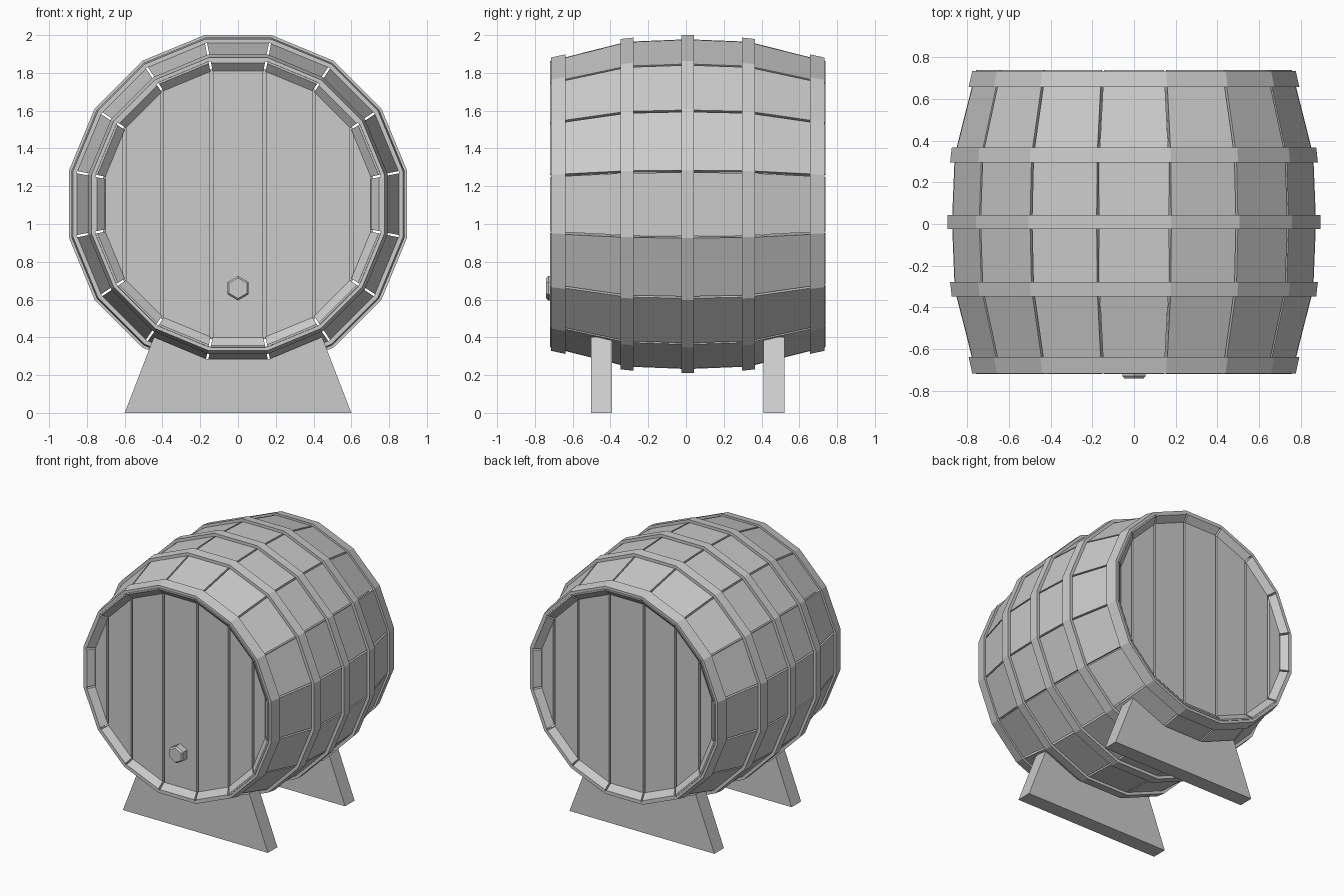
import bpy, bmesh
from math import pi, sin, cos, tan
from mathutils import Matrix, Vector

if "Cube" in bpy.data.objects:
    bpy.data.objects.remove(bpy.data.objects["Cube"])

N = 16                 # sides of the barrel
HALF = pi / N
CY, CZ = 0.009, 1.105  # barrel centre


def finish(name, bm, loc=(0, 0, 0)):
    bmesh.ops.recalc_face_normals(bm, faces=bm.faces)
    me = bpy.data.meshes.new(name)
    bm.to_mesh(me)
    bm.free()
    ob = bpy.data.objects.new(name, me)
    ob.location = loc
    bpy.context.collection.objects.link(ob)
    return ob


def loft(bm, rings, closed=False):
    """Skin matching closed sections, capped unless the loft closes on itself."""
    vs = [[bm.verts.new(p) for p in r] for r in rings]
    n = len(vs[0])
    for i in range(len(vs) if closed else len(vs) - 1):
        a, b = vs[i], vs[(i + 1) % len(vs)]
        for k in range(n):
            bm.faces.new((a[k], a[(k + 1) % n], b[(k + 1) % n], b[k]))
    if not closed:
        bm.faces.new(vs[0])
        bm.faces.new(vs[-1])


def prism(bm, outline, y0, y1):
    """Extrude an x/z outline along y."""
    loft(bm, [[(x, y, z) for x, z in outline] for y in (y0, y1)])


def polygon(apothem):
    r = apothem / cos(HALF)
    return [(r * sin(HALF * (2 * i + 1)), r * cos(HALF * (2 * i + 1))) for i in range(N)]


# Staves: (y, outer apothem, inner apothem), mirrored about the middle
side = [(0.729, 0.757, 0.747), (0.69, 0.767, 0.705), (0.322, 0.86, 0.81)]
stations = [(-y, o, i) for y, o, i in side] + [(0, 0.873, 0.823)] + side[::-1]
GAP = 0.006
bm = bmesh.new()
for k in range(N):
    rot = Matrix.Rotation(2 * HALF * k, 3, 'Y')
    rings = []
    for y, o, i in stations:
        wo, wi = o * tan(HALF) - GAP, i * tan(HALF) - GAP
        rings.append([rot @ Vector(p) for p in
                      ((-wo, y, o), (wo, y, o), (wi, y, i), (-wi, y, i))])
    loft(bm, rings)
finish("staves", bm, (0, CY, CZ))

# Hoops: y range and outer apothem at each edge
hoops = {
    "middle_hoop": (-0.033, 0.033, 0.895, 0.895),
    "front_inner_hoop": (-0.357, -0.287, 0.874, 0.882),
    "back_inner_hoop": (0.287, 0.357, 0.882, 0.874),
    "front_end_hoop": (-0.725, -0.647, 0.776, 0.793),
    "back_end_hoop": (0.647, 0.725, 0.793, 0.776),
}
for name, (y0, y1, a0, a1) in hoops.items():
    bm = bmesh.new()
    t = 0.022
    loops = [[(x, y, z) for x, z in polygon(a)] for y, a in
             ((y0, a0), (y1, a1), (y1, a1 - t), (y0, a0 - t))]
    loft(bm, loops, closed=True)
    finish(name, bm, (0, CY, CZ))

# Heads: planks meeting at the barrel corners, with a backing behind the gaps
corners = sorted({(round(x, 5), round(abs(z), 5)) for x, z in polygon(0.71)})
for name, s in (("front_head", -1), ("back_head", 1)):
    bm = bmesh.new()
    for (xa, za), (xb, zb) in zip(corners, corners[1:]):
        slope = (zb - za) / (xb - xa)
        g = 0.008
        l, r = xa + g, xb - g
        zl, zr = za + slope * g, zb - slope * g
        prism(bm, [(l, -zl), (r, -zr), (r, zr), (l, zl)], s * 0.66, s * 0.69)
    prism(bm, polygon(0.715), s * 0.645, s * 0.665)
    finish(name, bm, (0, CY, CZ))

# Hexagonal bung on the front
bm = bmesh.new()
loft(bm, [[(r * sin(pi / 3 * k), y, r * cos(pi / 3 * k)) for k in range(6)]
          for y, r in ((-0.67, 0.065), (-0.728, 0.065), (-0.74, 0.054))])
finish("bung", bm, (0, 0, 0.66))

# Cradle stands, top cut to the barrel's shape
outline = [(-0.6, 0), (0.6, 0), (0.445, 0.402), (0.165, 0.285), (-0.165, 0.285), (-0.445, 0.402)]
for name, y in (("front_stand", -0.447), ("back_stand", 0.465)):
    bm = bmesh.new()
    prism(bm, outline, y - 0.056, y + 0.056)
    finish(name, bm)
